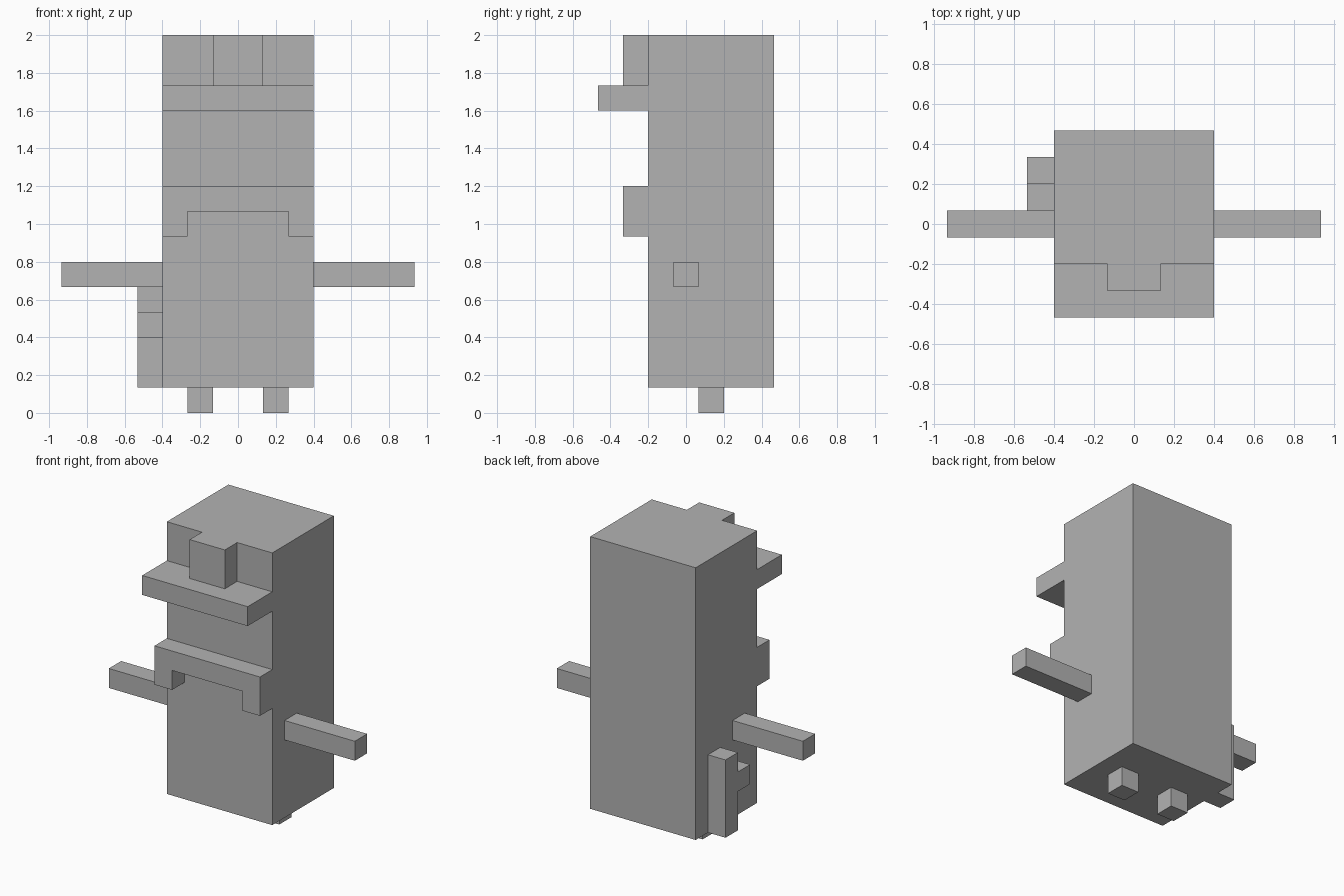
import bpy, bmesh

cube = bpy.data.objects.get("Cube")
if cube:
    bpy.data.objects.remove(cube, do_unlink=True)

grey = bpy.data.materials.new("plain grey")
grey.use_nodes = True
COLOUR = (0.45, 0.45, 0.45, 1)
grey.diffuse_color = COLOUR
grey.node_tree.nodes["Principled BSDF"].inputs["Base Color"].default_value = COLOUR

U = 2 / 15  # one block unit


def prism(name, outline, y0, y1):
    """Extrude an (x, z) outline, given in block units, from y0 to y1."""
    bm = bmesh.new()
    face = bm.faces.new([bm.verts.new((x * U, y0 * U, z * U)) for x, z in outline])
    ext = bmesh.ops.extrude_face_region(bm, geom=[face])
    moved = [v for v in ext["geom"] if isinstance(v, bmesh.types.BMVert)]
    bmesh.ops.translate(bm, verts=moved, vec=(0, (y1 - y0) * U, 0))
    bmesh.ops.recalc_face_normals(bm, faces=bm.faces)
    mesh = bpy.data.meshes.new(name)
    bm.to_mesh(mesh)
    bm.free()
    mesh.materials.append(grey)
    obj = bpy.data.objects.new(name, mesh)
    bpy.context.collection.objects.link(obj)
    return obj


def box(name, x, y, z):
    """Box from (min, max) ranges in block units."""
    outline = [(x[0], z[0]), (x[1], z[0]), (x[1], z[1]), (x[0], z[1])]
    return prism(name, outline, *y)


# Tall body
box("body", (-3, 3), (-1.5, 3.5), (1, 15))

# Face: block on the forehead, wide ledge and drooping mouth
box("forehead_block", (-1, 1), (-2.5, -1.5), (13, 15))
box("face_ledge", (-3, 3), (-3.5, -1.5), (12, 13))
prism("mouth", [(-3, 7), (-2, 7), (-2, 8), (2, 8), (2, 7), (3, 7), (3, 9), (-3, 9)],
      -2.5, -1.5)

# Arms and feet on both sides
for side, s in (("left", 1), ("right", -1)):
    box(side + "_arm", sorted((3 * s, 7 * s)), (-0.5, 0.5), (5, 6))
    box(side + "_foot", sorted((1 * s, 2 * s)), (0.5, 1.5), (0, 1))

# Upright bar with a small peg on the right side
box("side_bar", (-4, -3), (1.5, 2.5), (1, 5))
box("side_peg", (-4, -3), (0.5, 1.5), (3, 4))
